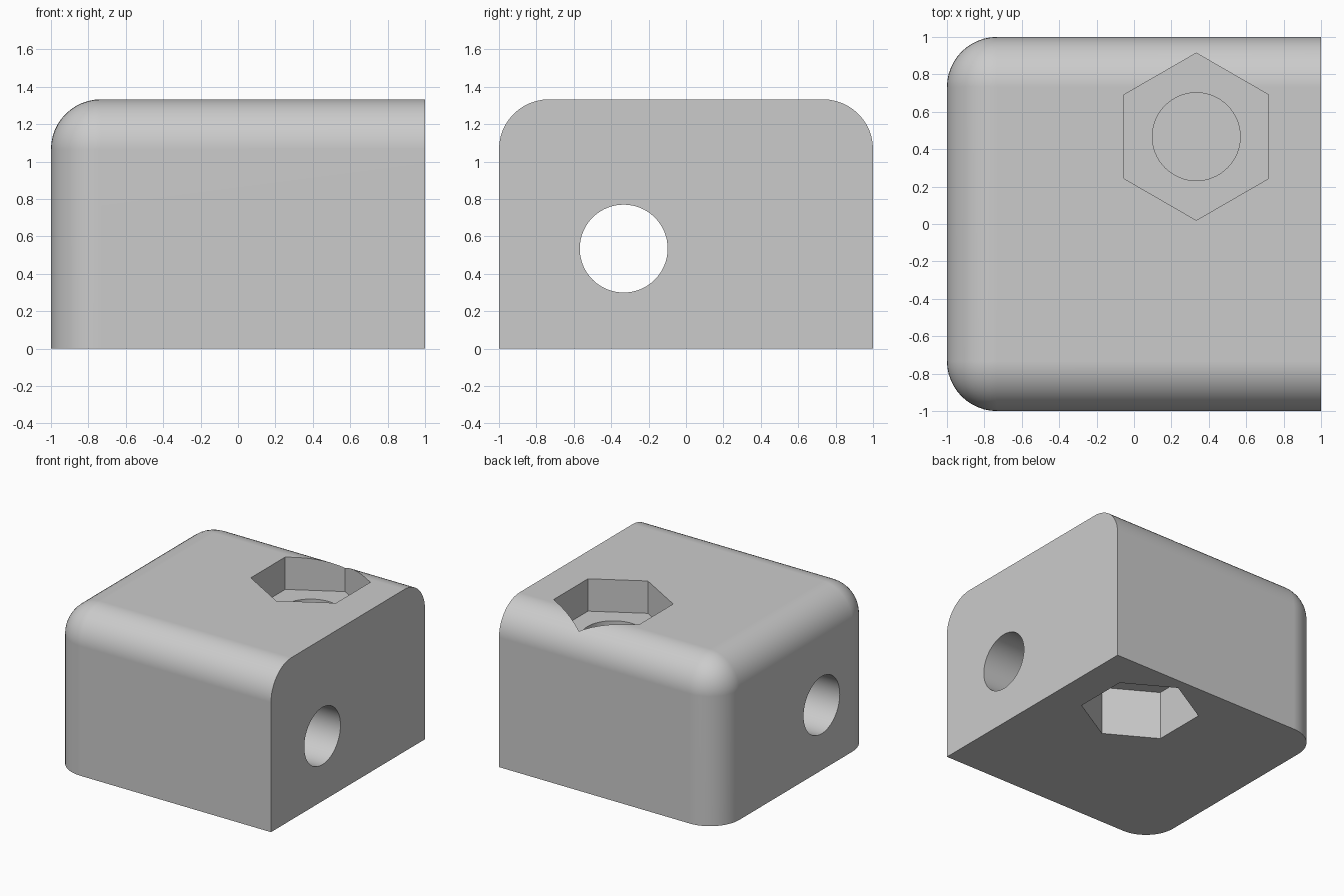
import bpy
import bmesh
import math
from mathutils import Matrix, Vector

default = bpy.data.objects.get("Cube")
if default:
    bpy.data.objects.remove(default, do_unlink=True)

HEIGHT = 1.333
FILLET = 0.267
HOLE_R = 0.235
NUT_R = 0.447
NUT_X, NUT_Y = 0.333, 0.467

grey = bpy.data.materials.new("plain grey")
grey.use_nodes = True
colour = (0.6, 0.6, 0.6, 1)
grey.diffuse_color = colour
grey.node_tree.nodes["Principled BSDF"].inputs["Base Color"].default_value = colour


def to_object(name, bm):
    mesh = bpy.data.meshes.new(name)
    bm.to_mesh(mesh)
    bm.free()
    mesh.materials.append(grey)
    obj = bpy.data.objects.new(name, mesh)
    bpy.context.collection.objects.link(obj)
    return obj


def prism(name, radius, start, end, sides):
    """Closed prism running from start to end."""
    start, end = Vector(start), Vector(end)
    axis = end - start
    turn = axis.to_track_quat("Z", "Y").to_matrix().to_4x4()
    bm = bmesh.new()
    bmesh.ops.create_cone(bm, cap_ends=True, segments=sides, radius1=radius,
                          radius2=radius, depth=axis.length,
                          matrix=Matrix.Translation((start + end) / 2) @ turn)
    return to_object(name, bm)


# Block: flat base and flat +x face, every other edge rounded
bm = bmesh.new()
bmesh.ops.create_cube(bm, size=2, matrix=Matrix.Translation((0, 0, HEIGHT / 2))
                      @ Matrix.Diagonal((1, 1, HEIGHT / 2, 1)))
rounded = [e for e in bm.edges
           if not all(v.co.x > 0.9 for v in e.verts)
           and not all(v.co.z < 0.1 for v in e.verts)]
bmesh.ops.bevel(bm, geom=rounded, offset=FILLET, offset_type="OFFSET",
                segments=12, profile=0.5, affect="EDGES", clamp_overlap=True)
block = to_object("block", bm)

# Cross hole, upper and lower nut pockets, and the bolt hole that
# stops at a thin web above the lower pocket
cutters = [
    prism("cross_hole_cutter", HOLE_R, (-1.2, -0.333, 0.535), (1.2, -0.333, 0.535), 64),
    prism("top_pocket_cutter", NUT_R, (NUT_X, NUT_Y, 1.067), (NUT_X, NUT_Y, 1.6), 6),
    prism("bolt_hole_cutter", HOLE_R, (NUT_X, NUT_Y, 0.42), (NUT_X, NUT_Y, 1.2), 64),
    prism("bottom_pocket_cutter", NUT_R, (NUT_X, NUT_Y, -0.2), (NUT_X, NUT_Y, 0.4), 6),
]

bpy.ops.object.select_all(action="DESELECT")
block.select_set(True)
bpy.context.view_layer.objects.active = block
for cutter in cutters:
    cutter.hide_render = True
    cut = block.modifiers.new(cutter.name, "BOOLEAN")
    cut.operation = "DIFFERENCE"
    cut.solver = "EXACT"
    cut.object = cutter
    bpy.ops.object.modifier_apply(modifier=cut.name)
    bpy.data.objects.remove(cutter, do_unlink=True)

# Smooth fillets and bores, crisp edges elsewhere
bpy.ops.object.shade_smooth_by_angle(angle=math.radians(30))
weighted = block.modifiers.new("even_normals", "WEIGHTED_NORMAL")
weighted.keep_sharp = True
